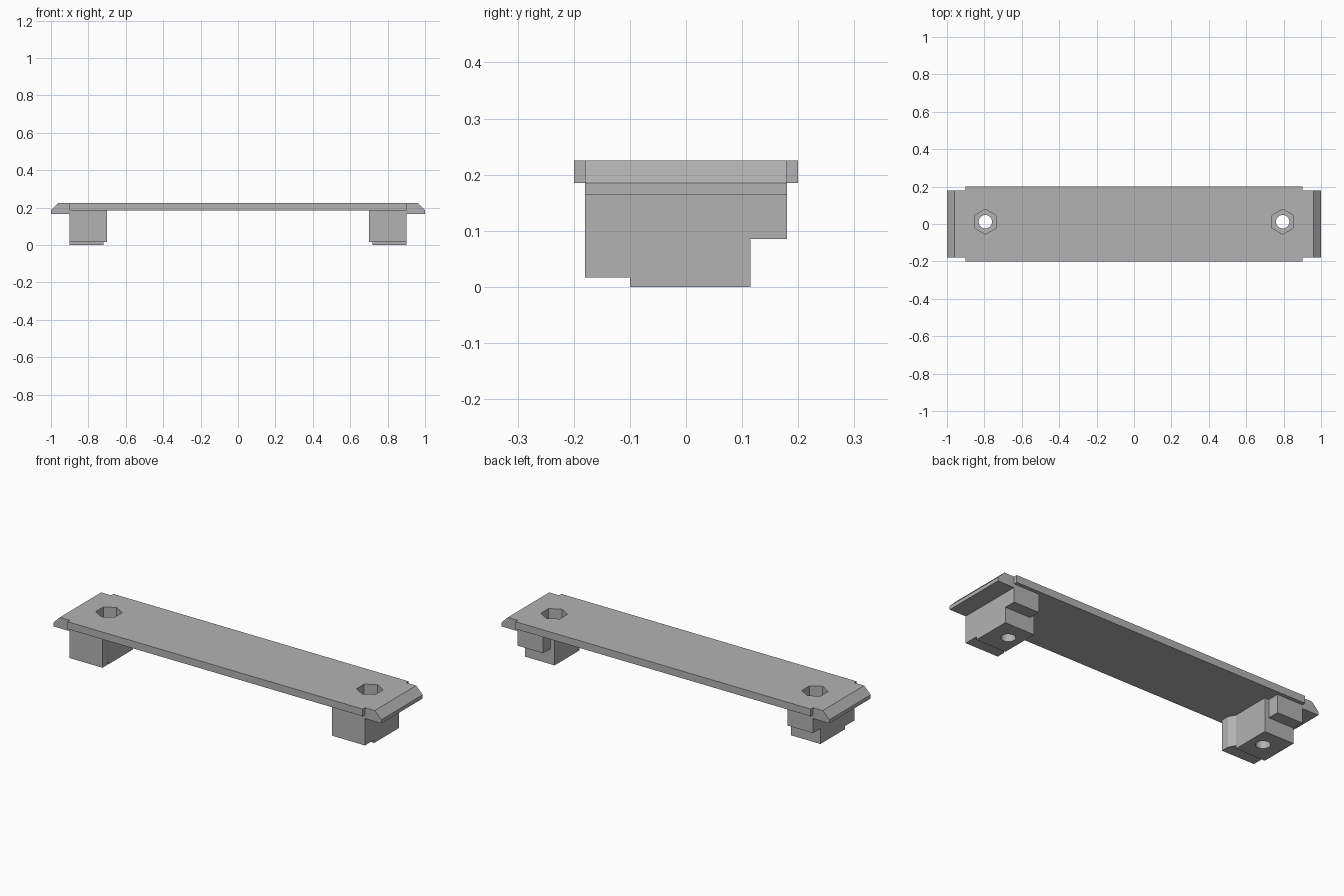
import bpy, bmesh
from math import cos, sin, pi
from mathutils import Vector

if "Cube" in bpy.data.objects:
    bpy.data.objects.remove(bpy.data.objects["Cube"], do_unlink=True)

grey = bpy.data.materials.new("plain grey")
grey.use_nodes = True
grey.diffuse_color = (0.45, 0.45, 0.45, 1)
grey.node_tree.nodes["Principled BSDF"].inputs["Base Color"].default_value = grey.diffuse_color


def prism(name, points, vec):
    """Extrude a closed outline of 3D points along vec."""
    bm = bmesh.new()
    face = bm.faces.new([bm.verts.new(p) for p in points])
    out = bmesh.ops.extrude_face_region(bm, geom=[face])
    moved = [v for v in out["geom"] if isinstance(v, bmesh.types.BMVert)]
    bmesh.ops.translate(bm, verts=moved, vec=Vector(vec))
    bmesh.ops.recalc_face_normals(bm, faces=bm.faces)
    mesh = bpy.data.meshes.new(name)
    bm.to_mesh(mesh)
    bm.free()
    mesh.materials.append(grey)
    obj = bpy.data.objects.new(name, mesh)
    bpy.context.scene.collection.objects.link(obj)
    return obj


def upright(name, plan, z0, z1):
    return prism(name, [(x, y, z0) for x, y in plan], (0, 0, z1 - z0))


def rect(x0, x1, y0, y1):
    return [(x0, y0), (x1, y0), (x1, y1), (x0, y1)]


def ring(cx, cy, r, n):
    return [(cx + r * sin(2 * pi * i / n), cy + r * cos(2 * pi * i / n)) for i in range(n)]


def combine(target, other, operation):
    mod = target.modifiers.new(operation.lower(), "BOOLEAN")
    mod.operation, mod.solver, mod.object = operation, "EXACT", other
    bpy.context.view_layer.objects.active = target
    bpy.ops.object.modifier_apply(modifier=mod.name)
    bpy.data.objects.remove(other, do_unlink=True)


# Long flat panel
TOP, UNDER = 0.225, 0.185
bar = upright("mounting_bar", rect(-0.9, 0.9, -0.2, 0.2), UNDER, TOP)

# Bevelled end lips, slightly narrower and hanging below the panel
for s in (-1, 1):
    profile = [(0.85, TOP), (0.96, TOP), (1, 0.185), (1, 0.165), (0.9, 0.165), (0.9, 0.2), (0.85, 0.2)]
    lip = prism("end_lip", [(s * x, -0.18, z) for x, z in profile], (0, 0.36, 0))
    combine(bar, lip, "UNION")

# Stepped feet
foot_front = [(0.70, -0.18), (0.90, -0.18), (0.90, -0.05), (0.72, -0.05), (0.72, -0.10), (0.70, -0.135)]
foot_parts = [
    ("foot_core", rect(0.72, 0.90, -0.10, 0.115), 0),
    ("foot_front", foot_front, 0.017),
    ("foot_back", rect(0.745, 0.90, 0.08, 0.18), 0.085),
]
for s in (-1, 1):
    for name, plan, bottom in foot_parts:
        part = upright(name, [(s * x, y) for x, y in plan], bottom, 0.2)
        combine(bar, part, "UNION")

# Bolt holes with hexagonal nut pockets
for s in (-1, 1):
    combine(bar, upright("nut_pocket", ring(s * 0.795, 0.012, 0.067, 6), 0.1, 0.3), "DIFFERENCE")
    combine(bar, upright("bolt_hole", ring(s * 0.795, 0.012, 0.036, 32), -0.1, 0.3), "DIFFERENCE")
